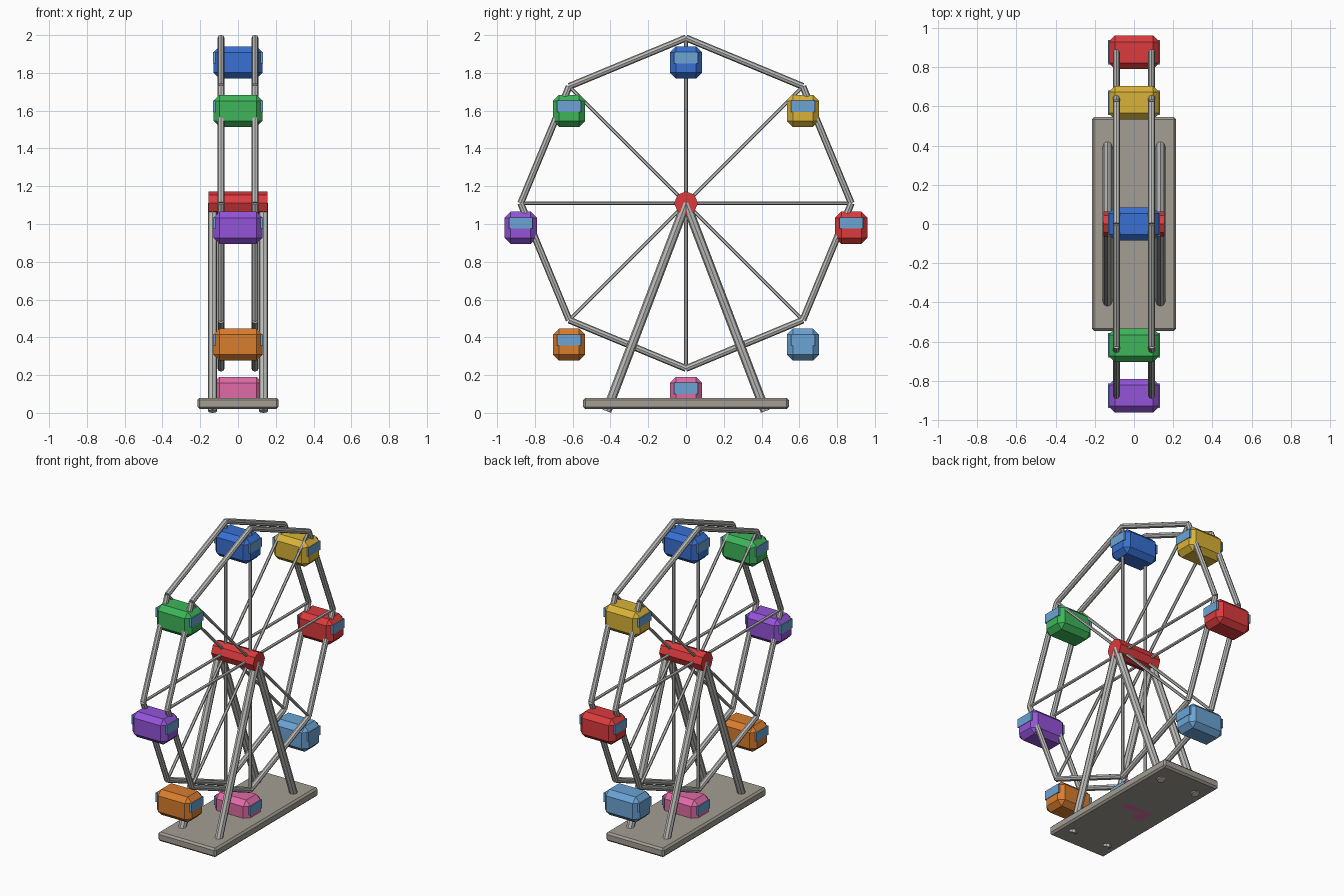
import bpy, bmesh, math
from mathutils import Vector, Matrix

if "Cube" in bpy.data.objects:
    bpy.data.objects.remove(bpy.data.objects["Cube"], do_unlink=True)


def linear(c):
    return c / 12.92 if c <= 0.04045 else ((c + 0.055) / 1.055) ** 2.4


def material(name, *rgb):
    mat = bpy.data.materials.new(name)
    mat.use_nodes = True
    colour = [linear(c) for c in rgb] + [1]
    mat.diffuse_color = colour
    mat.node_tree.nodes["Principled BSDF"].inputs["Base Color"].default_value = colour
    return mat


red = material("red", 0.86, 0.23, 0.24)
yellow = material("yellow", 0.85, 0.70, 0.22)
blue = material("blue", 0.22, 0.44, 0.83)
green = material("green", 0.24, 0.71, 0.35)
purple = material("purple", 0.58, 0.33, 0.85)
orange = material("orange", 0.85, 0.49, 0.18)
pink = material("pink", 0.88, 0.42, 0.65)
sky = material("light blue", 0.42, 0.64, 0.83)
metal = material("light metal", 0.74, 0.74, 0.73)
stone = material("grey base", 0.64, 0.62, 0.58)


def finish(name, bm, mat):
    mesh = bpy.data.meshes.new(name)
    bm.to_mesh(mesh)
    bm.free()
    mesh.materials.append(mat)
    obj = bpy.data.objects.new(name, mesh)
    bpy.context.collection.objects.link(obj)
    return obj


def box(name, centre, size, mat, chamfer=0):
    bm = bmesh.new()
    bmesh.ops.create_cube(bm, size=1, matrix=Matrix.Diagonal((*size, 1)))
    if chamfer:
        bmesh.ops.bevel(bm, geom=bm.edges[:], offset=chamfer, segments=1,
                        affect='EDGES', profile=0.5)
    obj = finish(name, bm, mat)
    obj.location = centre
    return obj


def bar(name, start, end, radius, mat, sides=8):
    start, end = Vector(start), Vector(end)
    axis = end - start
    bm = bmesh.new()
    bmesh.ops.create_cone(bm, cap_ends=True, segments=sides, radius1=radius,
                          radius2=radius, depth=axis.length)
    obj = finish(name, bm, mat)
    obj.location = (start + end) / 2
    obj.rotation_euler = axis.to_track_quat('Z', 'Y').to_euler()
    return obj


HUB_Z, RADIUS, RIM_X, LEG_X = 1.11, 0.875, 0.09, 0.135


def corner(i, x=0):
    a = math.radians(45 * i)
    return Vector((x, RADIUS * math.cos(a), HUB_Z + RADIUS * math.sin(a)))


# Base slab and hub
box("base", (0, 0, 0.05), (0.43, 1.09, 0.06), stone, 0.012)
bar("hub", (-0.155, 0, HUB_Z), (0.155, 0, HUB_Z), 0.063, red)

# Legs, rims and spokes on both sides
for side, x in (("left", 1), ("right", -1)):
    for end, y in (("front", -0.42), ("back", 0.42)):
        bar(f"{end}_{side}_leg", (x * LEG_X, y, 0.009), (x * LEG_X, 0, HUB_Z), 0.025, metal)
    for i in range(8):
        bar(f"{side}_rim_{i}", corner(i, x * RIM_X), corner(i + 1, x * RIM_X), 0.018, metal)
        bar(f"{side}_spoke_{i}", (x * RIM_X, 0, HUB_Z), corner(i, x * RIM_X), 0.01, metal, 6)

# Cabins hanging level under each rim corner, with a window at each end
for i, mat in enumerate((red, yellow, blue, green, purple, orange, pink, sky)):
    centre = corner(i) - Vector((0, 0, 0.13))
    box(f"cabin_{i}", centre, (0.26, 0.17, 0.17), mat, 0.032)
    for side, x in (("left", 0.122), ("right", -0.122)):
        box(f"cabin_{i}_{side}_window", centre + Vector((x, 0, 0.025)),
            (0.022, 0.126, 0.06), sky)
